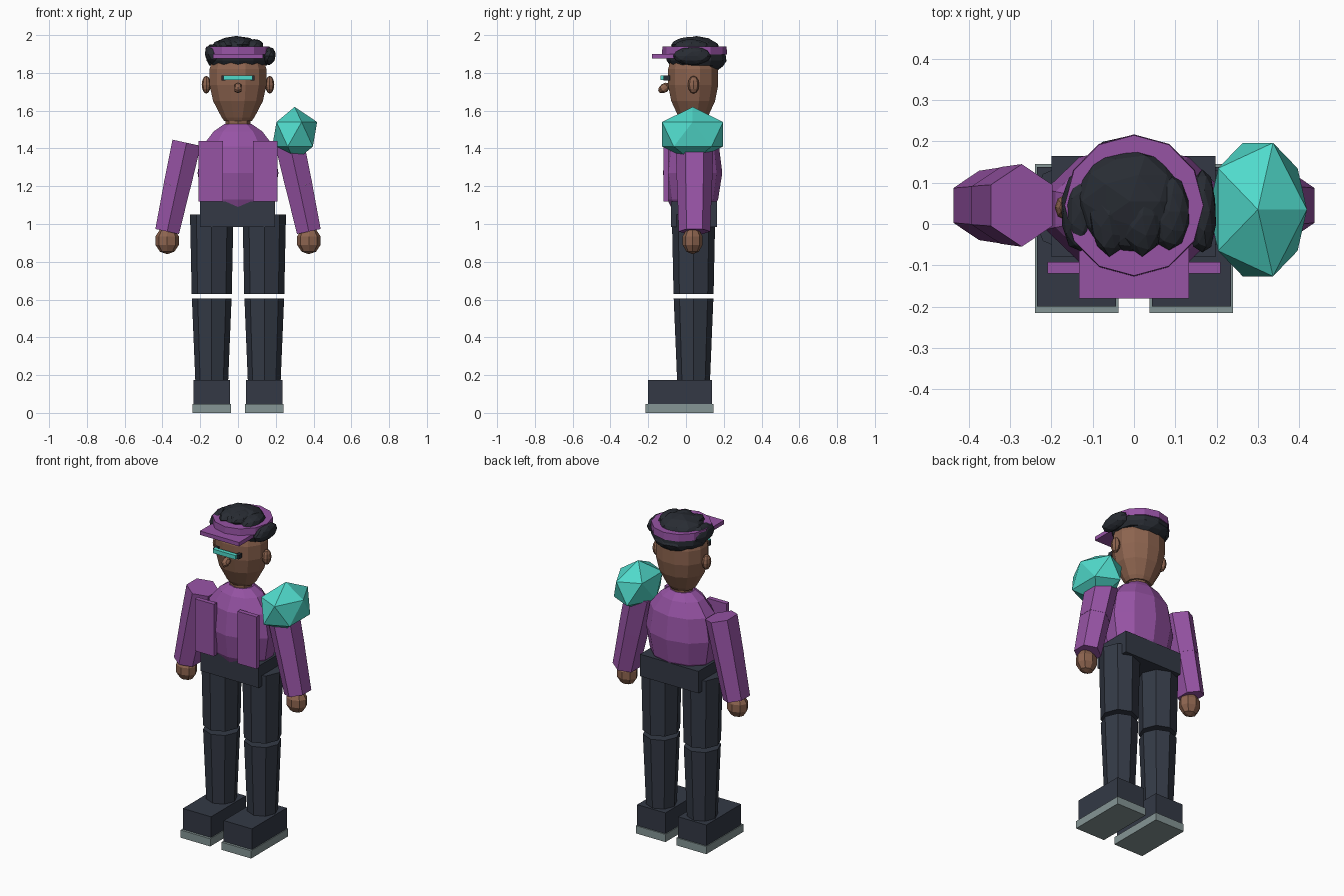
import bpy, bmesh, random
from mathutils import Vector, Matrix
from math import sin, cos, pi, radians

if "Cube" in bpy.data.objects:
    bpy.data.objects.remove(bpy.data.objects["Cube"])

random.seed(4)


def material(name, rgb):
    m = bpy.data.materials.new(name)
    lin = [((c / 255 + 0.055) / 1.055) ** 2.4 for c in rgb]
    m.diffuse_color = (*lin, 1)
    m.use_nodes = True
    m.node_tree.nodes["Principled BSDF"].inputs["Base Color"].default_value = m.diffuse_color
    return m


PURPLE = material("purple cloth", (150, 83, 164))
NAVY = material("navy cloth", (51, 57, 69))
HAIR = material("dark hair", (40, 44, 51))
SKIN = material("brown skin", (141, 100, 79))
TEAL = material("teal", (80, 218, 203))
GREY = material("sole grey", (133, 149, 149))


def finish(name, bm, mat):
    bmesh.ops.recalc_face_normals(bm, faces=bm.faces)
    me = bpy.data.meshes.new(name)
    bm.to_mesh(me)
    bm.free()
    me.materials.append(mat)
    ob = bpy.data.objects.new(name, me)
    bpy.context.collection.objects.link(ob)
    return ob


def box(name, lo, hi, mat):
    lo, hi = Vector(lo), Vector(hi)
    bm = bmesh.new()
    bmesh.ops.create_cube(bm, size=1)
    for v in bm.verts:
        v.co = (lo + hi) / 2 + v.co * (hi - lo)
    return finish(name, bm, mat)


def loft(name, rings, n, mat, phase=0.0):
    """Capped tube through rings of (centre, x radius, y radius)."""
    bm = bmesh.new()
    axis = (Vector(rings[-1][0]) - Vector(rings[0][0])).normalized()
    y = Vector((0, 1, 0))
    x = y.cross(axis).normalized()
    loops = []
    for c, rx, ry in rings:
        loops.append([bm.verts.new(Vector(c) + x * rx * sin(phase + 2 * pi * i / n)
                                   + y * ry * cos(phase + 2 * pi * i / n)) for i in range(n)])
    for a, b in zip(loops, loops[1:]):
        for i in range(n):
            j = (i + 1) % n
            bm.faces.new((a[i], a[j], b[j], b[i]))
    bm.faces.new(loops[0])
    bm.faces.new(loops[-1])
    return finish(name, bm, mat)


def ball(name, centre, radii, mat, subdiv=1, lump=0.0, segs=None, tilt=0):
    bm = bmesh.new()
    if segs:
        bmesh.ops.create_uvsphere(bm, u_segments=segs[0], v_segments=segs[1], radius=1)
    else:
        bmesh.ops.create_icosphere(bm, subdivisions=subdiv, radius=1)
    for v in bm.verts:
        v.co *= 1 + random.uniform(-lump, lump)
    bmesh.ops.transform(bm, verts=bm.verts, matrix=Matrix.Translation(centre)
                        @ Matrix.Rotation(radians(tilt), 4, 'X') @ Matrix.Diagonal((*radii, 1)))
    return finish(name, bm, mat)


# Paired parts
for side, s in (("left", -1), ("right", 1)):
    x, y = s * 0.139, 0.04
    # shoes
    box(side + "_sole", (x - 0.101, -0.215, 0), (x + 0.101, 0.145, 0.047), GREY)
    box(side + "_shoe", (x - 0.096, -0.2, 0.047), (x + 0.096, 0.138, 0.175), NAVY)
    # legs, separated by a gap at the knee
    loft(side + "_shin", [((x, y, 0.17), 0.087, 0.087), ((x, y, 0.605), 0.105, 0.105)], 8, NAVY)
    loft(side + "_thigh", [((x, y, 0.63), 0.106, 0.106), ((x, y, 1.05), 0.115, 0.115)], 8, NAVY)
    # sleeves and hands
    top, bend, wrist = (s * 0.272, 0.045, 1.43), (s * 0.323, 0.045, 1.2), (s * 0.375, 0.045, 0.96)
    loft(side + "_upper_sleeve", [(bend, 0.083, 0.093), (top, 0.088, 0.1)], 6, PURPLE)
    loft(side + "_lower_sleeve", [(wrist, 0.074, 0.084), (bend, 0.082, 0.092)], 6, PURPLE)
    ball(side + "_hand", (s * 0.375, 0.035, 0.912), (0.066, 0.056, 0.072), SKIN, segs=(8, 5))
    # jacket front panels
    px = sorted((s * 0.08, s * 0.21))
    box(side + "_jacket_panel", (px[0], -0.12, 1.12), (px[1], -0.092, 1.44), PURPLE)
    # ears
    ball(side + "_ear", (s * 0.168, 0.04, 1.737), (0.024, 0.03, 0.047), SKIN, segs=(8, 6))

# Hips and torso
box("hips", (-0.2, -0.08, 0.985), (0.197, 0.165, 1.12), NAVY)
loft("torso", [((0, 0.035, z), rx, ry) for z, rx, ry in
               ((1.08, 0.165, 0.11), (1.13, 0.2, 0.135), (1.27, 0.225, 0.157), (1.41, 0.2, 0.14),
                (1.49, 0.135, 0.1), (1.53, 0.075, 0.065))], 10, PURPLE)

# Shoulder gem
ball("shoulder_gem", (0.3, 0.035, 1.475), (0.133, 0.19, 0.145), TEAL)

# Neck and head
loft("neck", [((0, 0.035, 1.49), 0.066, 0.062), ((0, 0.035, 1.6), 0.066, 0.062)], 8, SKIN)
loft("head", [((0, 0.038, z), r, r * 0.88) for z, r in
              ((1.545, 0.075), (1.565, 0.09), (1.65, 0.136), (1.735, 0.156),
               (1.82, 0.156), (1.9, 0.13))], 12, SKIN, pi / 12)
ball("nose", (0, -0.115, 1.72), (0.024, 0.036, 0.024), SKIN, segs=(6, 5), tilt=35)

# Visor with dark end pieces
box("visor", (-0.076, -0.135, 1.762), (0.076, -0.11, 1.787), TEAL)
for side, s in (("left", -1), ("right", 1)):
    px = sorted((s * 0.066, s * 0.088))
    box(side + "_visor_end", (px[0], -0.118, 1.76), (px[1], -0.085, 1.785), HAIR)

# Cap
loft("cap_band", [((0, 0.045, 1.897), 0.17, 0.172), ((0, 0.045, 1.94), 0.168, 0.17)], 12, PURPLE)
box("cap_brim", (-0.133, -0.18, 1.876), (0.133, -0.04, 1.9), PURPLE)

# Hair: lower roll under the band, crown above it, and loose locks
loft("hair_roll", [((0, 0.055, 1.84), 0.152, 0.14), ((0, 0.055, 1.865), 0.166, 0.157),
                   ((0, 0.05, 1.9), 0.166, 0.16)], 12, HAIR)
ball("hair_back", (0, 0.125, 1.865), (0.125, 0.088, 0.06), HAIR, 2, 0.05)
ball("hair_crown", (-0.01, 0.055, 1.925), (0.135, 0.13, 0.069), HAIR, 2, 0.04)
locks = [(-0.13, 0.03, 1.9, 0.046, 0.1, 0.055), (-0.06, 0.02, 1.945, 0.05, 0.095, 0.04),
         (0.02, 0.02, 1.95, 0.055, 0.095, 0.04), (0.085, 0.03, 1.94, 0.05, 0.09, 0.04),
         (0.165, 0.03, 1.89, 0.035, 0.1, 0.048)]
for i, (x, y, z, rx, ry, rz) in enumerate(locks):
    ball("hair_lock_%d" % (i + 1), (x, y, z), (rx, ry, rz), HAIR, 2, 0.06)
